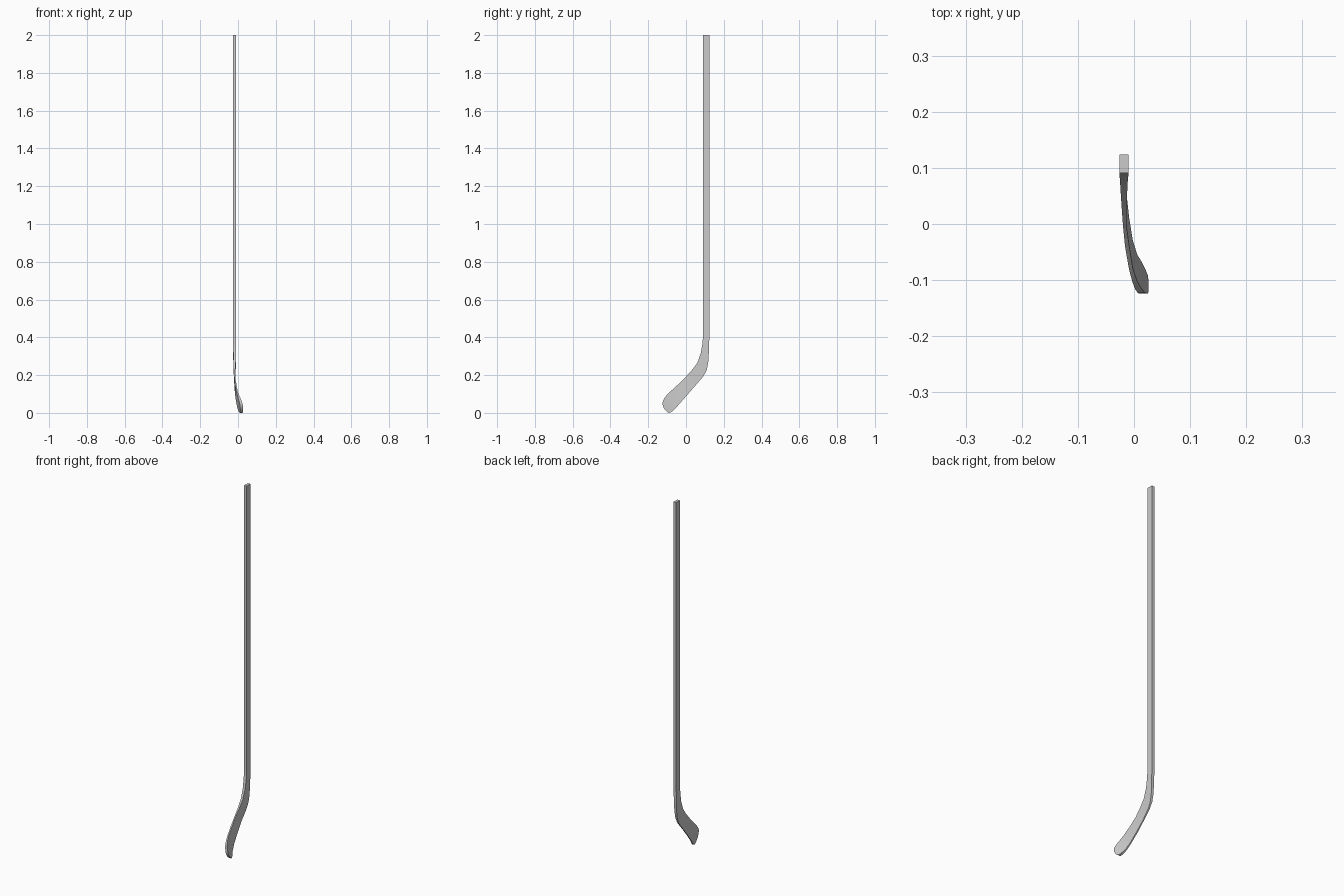
import bpy, bmesh

if "Cube" in bpy.data.objects:
    bpy.data.objects.remove(bpy.data.objects["Cube"])

# Cross-sections down the stick: heel-side edge (y, z), outer edge (y, z), x range
SECTIONS = [
    ((.091, 2.0), (.124, 2.0), (-.026, -.010)),
    ((.091, .42), (.124, .42), (-.026, -.010)),
    ((.087, .365), (.122, .34), (-.026, -.010)),
    ((.078, .315), (.118, .27), (-.025, -.011)),
    ((.060, .265), (.110, .228), (-.024, -.012)),
    ((.030, .225), (.093, .195), (-.022, -.013)),
    ((-.005, .187), (.053, .148), (-.0195, -.0132)),
    ((-.040, .152), (.010, .099), (-.016, -.0085)),
    ((-.080, .116), (-.030, .053), (-.009, -.002)),
    ((-.103, .093), (-.055, .025), (-.003, .006)),
    ((-.116, .076), (-.068, .012), (.002, .014)),
    ((-.123, .060), (-.080, .003), (.007, .020)),
    ((-.124, .045), (-.092, .000), (.0095, .025)),
    ((-.119, .028), (-.106, .010), (.011, .026)),
]

# Stick: one continuous loft of shaft, heel bend and curved blade
bm = bmesh.new()
rings = []
for (y0, z0), (y1, z1), (xa, xb) in SECTIONS:
    rings.append([bm.verts.new(p) for p in
                  ((xa, y0, z0), (xb, y0, z0), (xb, y1, z1), (xa, y1, z1))])
for a, b in zip(rings, rings[1:]):
    for i in range(4):
        j = (i + 1) % 4
        bm.faces.new((a[i], a[j], b[j], b[i]))
# End cap and blade tip
bm.faces.new(rings[0])
bm.faces.new(rings[-1][::-1])
bmesh.ops.recalc_face_normals(bm, faces=bm.faces[:])

mesh = bpy.data.meshes.new("stick")
bm.to_mesh(mesh)
bm.free()
stick = bpy.data.objects.new("stick", mesh)
bpy.context.collection.objects.link(stick)

# Smooth faces, crisp long edges
bpy.context.view_layer.objects.active = stick
stick.select_set(True)
bpy.ops.object.shade_smooth_by_angle(angle=0.6)
